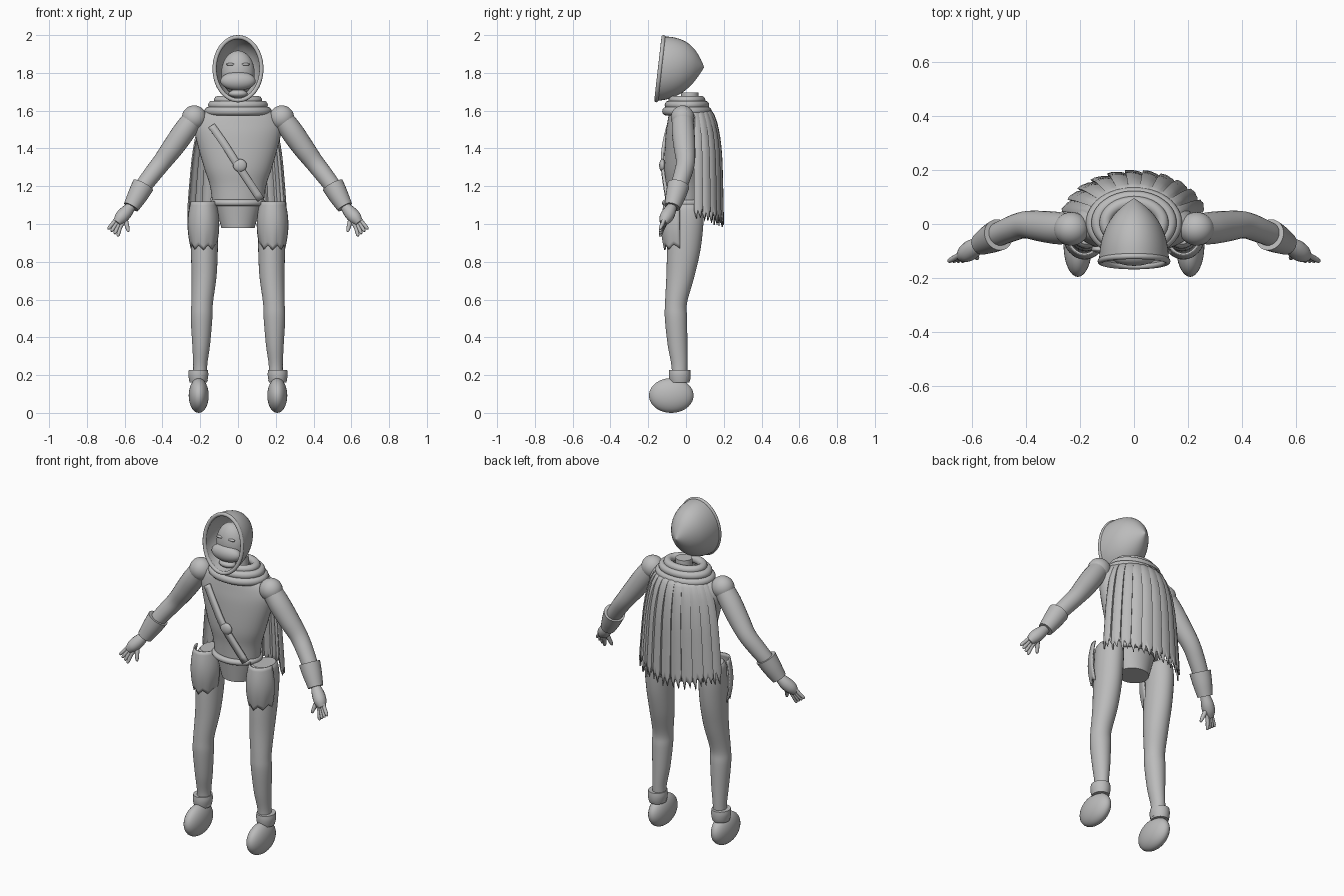
import bpy, bmesh, math, random
from mathutils import Vector

if "Cube" in bpy.data.objects:
    bpy.data.objects.remove(bpy.data.objects["Cube"])

random.seed(4)
grey = bpy.data.materials.new("plain_grey")
grey.diffuse_color = (0.5, 0.5, 0.5, 1)
grey.use_nodes = True
grey.node_tree.nodes["Principled BSDF"].inputs["Base Color"].default_value = grey.diffuse_color


def finish(name, bm, thick=0, angle=40, offset=-1):
    bmesh.ops.recalc_face_normals(bm, faces=bm.faces)
    me = bpy.data.meshes.new(name)
    bm.to_mesh(me)
    bm.free()
    me.materials.append(grey)
    ob = bpy.data.objects.new(name, me)
    bpy.context.collection.objects.link(ob)
    bpy.ops.object.select_all(action='DESELECT')
    ob.select_set(True)
    bpy.context.view_layer.objects.active = ob
    bpy.ops.object.shade_smooth_by_angle(angle=math.radians(angle))
    if thick:
        m = ob.modifiers.new("thickness", 'SOLIDIFY')
        m.thickness = thick
        m.offset = offset
    return ob


def smooth(rows, k=5):
    """Catmull-Rom interpolation of rows of numbers."""
    out = []
    for i in range(len(rows) - 1):
        p0, p1, p2, p3 = rows[max(i - 1, 0)], rows[i], rows[i + 1], rows[min(i + 2, len(rows) - 1)]
        for j in range(k):
            t = j / k
            out.append([0.5 * (2 * b + (c - a) * t + (2 * a - 5 * b + 4 * c - d) * t * t
                               + (3 * b - a - 3 * c + d) * t ** 3)
                        for a, b, c, d in zip(p0, p1, p2, p3)])
    return out + [list(rows[-1])]


def skin(name, rings, caps=(True, True), closed=False, wrap=True, **kw):
    """Bridge rows of points into a surface."""
    bm = bmesh.new()
    vs = [[bm.verts.new(p) for p in r] for r in rings]
    n = len(vs[0])
    for i in range(len(vs) if closed else len(vs) - 1):
        a, b = vs[i], vs[(i + 1) % len(vs)]
        for j in range(n if wrap else n - 1):
            k = (j + 1) % n
            bm.faces.new((a[j], a[k], b[k], b[j]))
    if not closed and wrap:
        if caps[0]:
            bm.faces.new(vs[0])
        if caps[1]:
            bm.faces.new(vs[-1])
    return finish(name, bm, **kw)


def circle(n):
    return [(math.cos(2 * math.pi * i / n), math.sin(2 * math.pi * i / n)) for i in range(n)]


def loft(name, rows, n=32, k=5, **kw):
    """Stack of horizontal ellipses: x, y, z, rx, ry."""
    return skin(name, [[(x + c * rx, y + s * ry, z) for c, s in circle(n)]
                       for x, y, z, rx, ry in smooth(rows, k)], **kw)


def tube(name, rows, n=20, k=5, closed=False, ref=(0, 1, 0)):
    """Round tube along a path: x, y, z, radius."""
    pts = rows if closed else smooth(rows, k)
    rings = []
    for i, p in enumerate(pts):
        a = pts[i - 1] if i or closed else p
        b = pts[(i + 1) % len(pts)] if closed or i < len(pts) - 1 else p
        t = (Vector(b[:3]) - Vector(a[:3])).normalized()
        u = t.cross(Vector(ref)).normalized()
        v = t.cross(u)
        rings.append([Vector(p[:3]) + (u * c + v * s) * p[3] for c, s in circle(n)])
    return skin(name, rings, closed=closed)


def hoop(name, c, rx, ry, r):
    """Horizontal elliptical ring."""
    return tube(name, [(c[0] + a * rx, c[1] + b * ry, c[2], r) for a, b in circle(48)],
                n=14, closed=True, ref=(0, 0, 1))


def ball(name, c, r):
    bm = bmesh.new()
    bmesh.ops.create_uvsphere(bm, u_segments=32, v_segments=18, radius=1)
    for v in bm.verts:
        v.co = Vector([c[i] + v.co[i] * r[i] for i in range(3)])
    return finish(name, bm)


# Hood: tilted ellipses shrinking to a point at the back, open at the front
up = Vector((0, 0.114, 0.993))
mouth = Vector((0, -0.138, 1.822))


def hood_ring(t, s):
    mid = mouth.lerp(Vector((0, 0.095, 1.83)), t)
    return [mid + Vector((c * 0.13 * s, 0, 0)) + up * (d * 0.172 * s) for c, d in circle(40)]


profile = smooth([(0, 1), (.2, .97), (.4, .89), (.58, .76), (.75, .55), (.88, .31), (.96, .12), (1, .01)], 3)
skin("hood", [hood_ring(t, s) for t, s in profile], caps=(False, True), thick=0.01)
tube("hood_rim", [(c * 0.124, mouth.y + d * 0.019, mouth.z + d * 0.167, 0.011) for c, d in circle(56)],
     n=12, closed=True)

# Face with mask, chin and eyes
ball("head", (0, -0.06, 1.80), (0.088, 0.07, 0.118))
ball("face_mask", (0, -0.11, 1.757), (0.093, 0.045, 0.05))
ball("chin", (0, -0.1, 1.69), (0.05, 0.035, 0.022))
for s in (-1, 1):
    ball("eye", (s * 0.04, -0.117, 1.845), (0.023, 0.009, 0.007))

# Neck and wrapped scarf
loft("neck", [(0, 0.02, 1.55, .06, .06), (0, 0.02, 1.62, .05, .05), (0, 0.02, 1.695, .045, .045)])
for z, rx, ry in ((1.655, .105, .075), (1.63, .135, .095), (1.597, .155, .108)):
    hoop("scarf_fold", (0, 0.005, z), rx, ry, 0.023)

# Torso, pelvis and belt
loft("torso", [(0, -.005, 1.10, .135, .095), (0, -.005, 1.2, .148, .10), (0, -.01, 1.3, .18, .105),
               (0, -.005, 1.45, .222, .105), (0, 0, 1.53, .23, .10), (0, 0, 1.59, .19, .088),
               (0, 0, 1.62, .10, .07)], n=40)
loft("pelvis", [(0, -.005, 0.98, .088, .08), (0, -.005, 1.11, .125, .098)], k=2)
hoop("belt", (0, -0.005, 1.112), 0.13, 0.105, 0.017)

# Diagonal chest strap with a round buckle
side = Vector((0.83, 0, 0.55)) * 0.02
path = [Vector(p) for p in smooth([(-.14, -.092, 1.52), (-.07, -.116, 1.42), (.0, -.125, 1.31), (.12, -.1, 1.13)], 5)]
skin("chest_strap", [[p - side, p + side] for p in path], wrap=False, thick=0.016, offset=0)
ball("strap_buckle", (0.01, -0.125, 1.31), (0.036, 0.017, 0.034))

# Cape: overlapping panels around the back with a ragged hem
shape = smooth([(1.615, .15, .12), (1.55, .20, .155), (1.4, .237, .18), (1.2, .258, .188), (1.0, .272, .192)], 5)


def cape_size(z):
    for (z0, a0, b0), (z1, a1, b1) in zip(shape, shape[1:]):
        if z >= z1:
            t = min(1, (z0 - z) / (z0 - z1))
            return a0 + (a1 - a0) * t, b0 + (b1 - b0) * t
    return shape[-1][1:]


panels, cols, rows = 11, 8, 16
columns = []
for p in range(panels):
    for c in range(cols + 1):
        f = c / cols
        ang = math.radians(12 + 156 * (p + f) / panels)
        hem = 1.085 - 0.045 * math.sin(ang) + (0.0, -0.02, -0.045, 0.01)[c % 4] + random.uniform(-.012, .012)
        col = []
        for r in range(rows + 1):
            z = 1.615 + (hem - 1.615) * r / rows
            a, b = cape_size(z)
            lift = 1 + 0.055 * (f - 0.5) * min(1, r / 4) + 0.02 * math.sin(math.pi * f)
            col.append((a * lift * math.cos(ang), b * lift * math.sin(ang) + 0.004, z))
        columns.append(col)
skin("cape", columns, wrap=False, thick=0.007, angle=35)

for s in (-1, 1):
    # Leg, ankle cuff and foot
    loft("leg", [(s * .20, -.035, .17, .04, .04), (s * .20, -.035, .25, .037, .042),
                 (s * .195, -.045, .36, .047, .052), (s * .193, -.053, .50, .057, .059),
                 (s * .19, -.053, .58, .057, .058), (s * .18, -.03, .72, .066, .074),
                 (s * .178, -.012, .86, .071, .088), (s * .178, 0, 1.0, .072, .092),
                 (s * .175, 0, 1.08, .068, .09), (s * .175, 0, 1.105, .055, .075)])
    loft("ankle_cuff", [(s * .21, -.033, .16, .046, .05), (s * .21, -.033, .18, .05, .056),
                        (s * .21, -.033, .205, .053, .058), (s * .21, -.033, .228, .05, .056)], k=3)
    ball("foot", (s * .208, -.078, .092), (.053, .118, .092))

    # Hip guard: curved plate with a pointed lower edge
    n, plate = 16, []
    for r in range(13):
        t = r / 12
        line = []
        for i in range(n + 1):
            ang = math.radians(182 + 176 * i / n)
            low = 0.885 + (0.0, -.014, -.03, -.014)[(i + 2) % 4] * 0.8 + 0.02 * abs(i / n - .5)
            z = 1.12 + (low - 1.12) * t
            w = 0.060 + 0.024 * math.sin(math.pi * min(1, t * .8 + .1))
            line.append((s * .183 + w * math.cos(ang), -.03 + (w + .018) * math.sin(ang), z))
        plate.append(line)
    skin("hip_guard", plate, wrap=False, thick=0.008)

    # Shoulder, arm and flared wrist cuff
    ball("shoulder", (s * .232, -.018, 1.563), (.065, .062, .065))
    tube("arm", [(s * .235, -.018, 1.56, .055), (s * .285, -.015, 1.49, .06), (s * .345, -.008, 1.405, .057),
                 (s * .405, -.003, 1.325, .05), (s * .46, -.02, 1.255, .047), (s * .515, -.045, 1.18, .042),
                 (s * .565, -.075, 1.09, .03)], n=24)
    tube("wrist_cuff", [(s * .502, -.04, 1.205, .059), (s * .532, -.055, 1.15, .053),
                        (s * .566, -.073, 1.09, .042)], n=24)

    # Hand with four fingers and a thumb
    tube("palm", [(s * .565, -.073, 1.095, .025), (s * .595, -.09, 1.06, .035),
                  (s * .622, -.108, 1.03, .034), (s * .642, -.12, 1.005, .02)], n=16)
    for i in range(4):
        x, z = .655 - .011 * i, 1.022 - .009 * i
        tx, tz = .686 - .016 * i, .972 - .012 * i
        tube("finger", [(s * (x - .02), -.11, z + .02, .011), (s * x, -.12, z - .01, .0105),
                        (s * (tx - .004), -.135, tz + .008, .009), (s * tx, -.14, tz, .004)], n=10, k=3)
    tube("thumb", [(s * .6, -.095, 1.04, .013), (s * .59, -.113, 1.0, .012),
                   (s * .582, -.125, .968, .009), (s * .58, -.128, .958, .004)], n=10, k=3)
